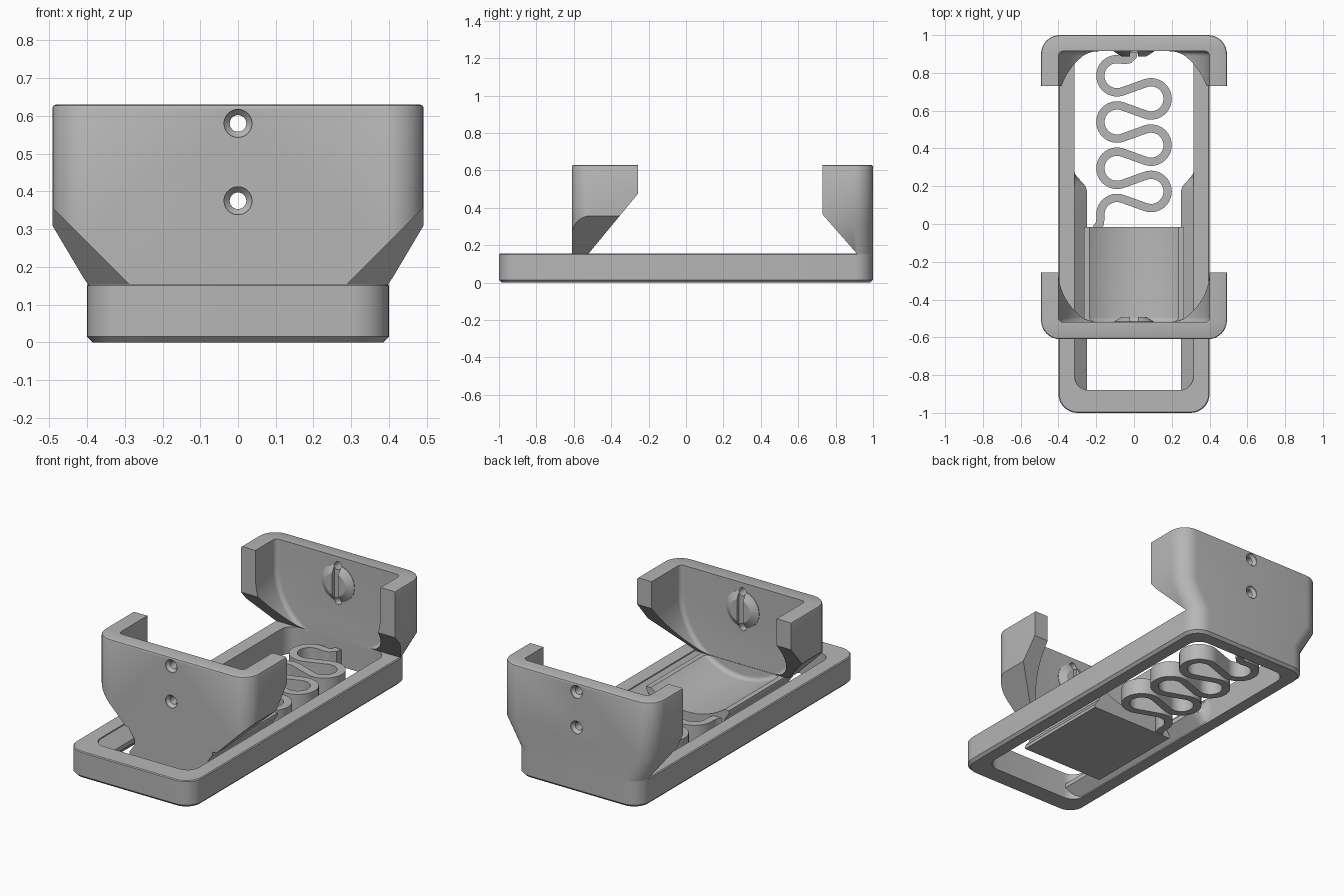
import bpy, bmesh
from math import sin, cos, pi, radians, atan2, acos, hypot, sqrt
from mathutils import Vector

cube = bpy.data.objects.get("Cube")
if cube:
    bpy.data.objects.remove(cube)

grey = bpy.data.materials.new("plain grey")
grey.use_nodes = True
COLOUR = (0.47, 0.47, 0.47, 1)
grey.diffuse_color = COLOUR
grey.node_tree.nodes["Principled BSDF"].inputs["Base Color"].default_value = COLOUR

RAIL = 0.155      # height of the frame
TOP = 0.63        # top of the jaws
MID = 0.478       # centre height of the round cavity
RADIUS = 0.40     # cavity radius
parts = []


def loft(name, rings, part=True):
    """Skin a list of equal-length point rings and cap both ends."""
    bm = bmesh.new()
    rows = [[bm.verts.new(p) for p in ring] for ring in rings]
    n = len(rows[0])
    for a, b in zip(rows, rows[1:]):
        for i in range(n):
            j = (i + 1) % n
            bm.faces.new((a[i], a[j], b[j], b[i]))
    bm.faces.new(rows[0])
    bm.faces.new(rows[-1])
    bmesh.ops.recalc_face_normals(bm, faces=bm.faces)
    mesh = bpy.data.meshes.new(name)
    bm.to_mesh(mesh)
    bm.free()
    obj = bpy.data.objects.new(name, mesh)
    bpy.context.collection.objects.link(obj)
    if part:
        mesh.materials.append(grey)
        parts.append(obj)
    return obj


def cut(obj, *cutters):
    """Subtract the cutters, apply, and remove them."""
    for c in cutters:
        m = obj.modifiers.new("cut", "BOOLEAN")
        m.operation, m.solver, m.object = "DIFFERENCE", "EXACT", c
    bpy.context.view_layer.update()
    dg = bpy.context.evaluated_depsgraph_get()
    mesh = bpy.data.meshes.new_from_object(obj.evaluated_get(dg))
    obj.modifiers.clear()
    obj.data = mesh
    mesh.materials.clear()
    mesh.materials.append(grey)
    for c in cutters:
        bpy.data.objects.remove(c)


def plan(hw, y0, y1, r, z, inset=0.0):
    """Rounded rectangle seen from above."""
    hw, y0, y1, r = hw - inset, y0 + inset, y1 - inset, r - inset
    ring = []
    corners = [(hw, y1), (-hw, y1), (-hw, y0), (hw, y0)]
    for k, (x, y) in enumerate(corners):
        cx = x - r if x > 0 else x + r
        cy = y - r if y == y1 else y + r
        for i in range(9):
            a = (k + i / 8) * pi / 2
            ring.append((cx + r * cos(a), cy + r * sin(a), z))
    return ring


def circle(r, y, z, n=32):
    return [(r * cos(2 * pi * i / n), y, z + r * sin(2 * pi * i / n)) for i in range(n)]


def u_shape(r, y):
    """Half circle below the centre, straight walls above."""
    arc = [(r * cos(a), y, MID + r * sin(a)) for a in [pi + pi * i / 48 for i in range(49)]]
    return arc + [(r, y, 1), (-r, y, 1)]


def cavity(wall, s):
    """Round pocket with a filleted end; s points from the wall inward."""
    f = 0.025
    rings = []
    for i in range(7):
        a = i / 6 * pi / 2
        rings.append(u_shape(RADIUS - f * (1 - sin(a)), wall + s * f * (1 - cos(a))))
    rings.append(u_shape(RADIUS, wall + s * 0.7))
    return loft("cavity_cutter", rings, False)


def prism_x(poly):
    return loft("side_cutter", [[(x, y, z) for y, z in poly] for x in (-1, 1)], False)


def prism_y(poly, y0, y1, name="cutter", part=False):
    return loft(name, [[(x, y, z) for x, z in poly] for y in (y0, y1)], part)


def holes(outer, s):
    """Two countersunk holes running inward from the outer face."""
    return [loft("hole_cutter", [circle(r, outer + s * d, z) for r, d in
                 ((0.037, -0.02), (0.037, 0.004), (0.022, 0.02), (0.022, 0.3))], False)
            for z in (0.375, 0.58)]


def boss(name, wall, outer, s):
    """Tapered disc on the inner wall, slotted between the two holes."""
    disc = loft(name, [circle(r, wall + s * d, MID, 48) for r, d in
                       ((0.105, -0.005), (0.105, 0.003), (0.065, 0.028))])
    slot = prism_y([(-0.02, 0.375), (0.02, 0.375), (0.02, 0.58), (-0.02, 0.58)],
                   wall + s * 0.006, wall + s * 0.1)
    cut(disc, slot, *holes(outer, s))


# Frame with a chamfered foot and a long opening
frame = loft("frame", [plan(0.4, -1, 1, 0.1, 0, 0.015), plan(0.4, -1, 1, 0.1, 0.015),
                       plan(0.4, -1, 1, 0.1, RAIL - 0.005), plan(0.4, -1, 1, 0.1, RAIL, 0.005)])
cut(frame, loft("opening", [plan(0.315, -0.88, 0.915, 0.075, z) for z in (-0.1, 0.3)], False))

# V-shaped guide ridges that fade out behind the slider
for side, s in (("left", 1), ("right", -1)):
    stations = [(-0.885, 0.25), (0.18, 0.25)]
    stations += [(0.18 + 0.1 * t, 0.25 + 0.066 * t * t * (3 - 2 * t)) for t in
                 (0.2, 0.4, 0.6, 0.8, 1)]
    loft(side + "_guide_ridge", [[(s * 0.32, y, 0.002), (s * tip, y, 0.065),
                                  (s * tip, y, 0.09), (s * 0.32, y, RAIL - 0.002)]
                                 for y, tip in stations])

# Fixed rear jaw, flaring outwards above the frame
W = 0.492
rear = loft("rear_jaw", [plan(0.4, 0.4, 1, 0.1, RAIL - 0.006), plan(0.4, 0.4, 1, 0.1, RAIL),
                         plan(W, 0.4, 1, 0.1, 0.31), plan(W, 0.4, 1, 0.1, TOP - 0.01),
                         plan(W, 0.4, 1, 0.1, TOP - 0.003, 0.003),
                         plan(W, 0.4, 1, 0.1, TOP, 0.01)])
cut(rear, prism_x([(0.2, 0.8), (0.73, 0.8), (0.73, 0.365), (0.914, RAIL), (0.914, 0), (0.2, 0)]),
    cavity(0.915, -1), *holes(1, -1))
boss("rear_boss", 0.915, 1, -1)

# Sliding front jaw with sloped undersides
front = loft("front_jaw", [plan(W, -0.61, 0.2, 0.1, RAIL), plan(W, -0.61, 0.2, 0.1, TOP - 0.01),
                           plan(W, -0.61, 0.2, 0.1, TOP - 0.003, 0.003),
                           plan(W, -0.61, 0.2, 0.1, TOP, 0.01)])
under = [prism_y([(s * 0.235, 0.1), (s * 0.535, 0.4), (s * 0.7, 0.4), (s * 0.7, 0.1)], -1, 0.5)
         for s in (1, -1)]
cut(front, *under,
    prism_x([(0.5, 0.8), (-0.257, 0.8), (-0.257, 0.475), (-0.521, RAIL), (-0.521, 0), (0.5, 0)]),
    cavity(-0.52, 1), *holes(-0.61, 1))
boss("front_boss", -0.52, -0.61, 1)

# Slider with grooved flanks and a round trough
half = [(0.265, 0), (0.265, 0.018), (0.235, 0.06), (0.235, 0.095), (0.265, 0.138), (0.265, RAIL)]
slider = prism_y(half + [(-x, z) for x, z in reversed(half)], -0.61, -0.015, "slider", True)
cut(slider, cavity(-0.52, 1))

# Serpentine spring: alternating arcs joined by straight tangents
R, CX, STEP = 0.088, 0.09, 0.1225
d = hypot(2 * CX, STEP)
touch = atan2(STEP, 2 * CX) + acos(2 * R / d)
path = [Vector((-0.2, -0.025)), Vector((-0.182, 0.0))]
for k in range(7):
    left = k % 2 == 0
    centre = Vector((-CX if left else CX, 0.05 + k * STEP))
    a0, a1 = (2 * pi - touch, touch) if left else (touch - pi, pi - touch)
    if k == 0:
        a0 = radians(190)
    if k == 6:
        a1 = radians(85)
    for i in range(25):
        a = a0 + (a1 - a0) * i / 24
        path.append(centre + R * Vector((cos(a), sin(a))))
path += [Vector(p) for p in ((-0.05, 0.868), (-0.025, 0.872), (-0.006, 0.89), (0, 0.925))]
rings = []
for i, p in enumerate(path):
    t = (path[min(i + 1, len(path) - 1)] - path[max(i - 1, 0)]).normalized()
    n = Vector((-t.y, t.x)) * 0.022
    a, b = p + n, p - n
    rings.append([(a.x, a.y, 0.005), (b.x, b.y, 0.005), (b.x, b.y, 0.1), (a.x, a.y, 0.1)])
loft("spring", rings)

# Smooth the rounded surfaces, keep the edges sharp
bpy.ops.object.select_all(action="DESELECT")
for obj in parts:
    obj.select_set(True)
bpy.context.view_layer.objects.active = parts[0]
bpy.ops.object.shade_smooth_by_angle(angle=radians(32))
